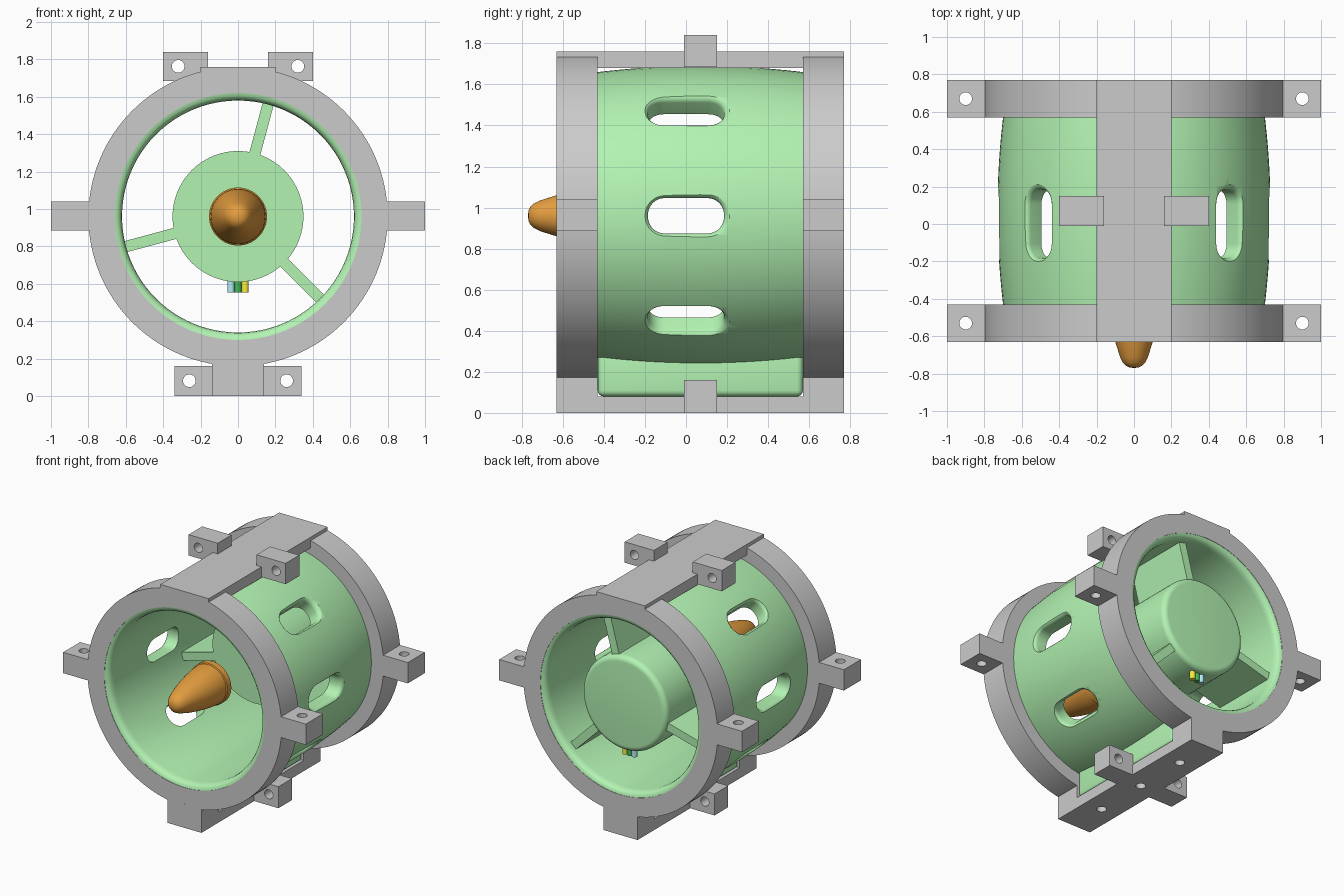
import bpy, bmesh
from math import sin, cos, pi, radians
from mathutils import Matrix, Vector

if "Cube" in bpy.data.objects:
    bpy.data.objects.remove(bpy.data.objects["Cube"])

CZ = 0.96                       # height of the duct axis
RINGS = [(-0.63, -0.43), (0.57, 0.77)]


def material(name, rgb):
    m = bpy.data.materials.new(name)
    m.diffuse_color = (*rgb, 1)
    m.use_nodes = True
    m.node_tree.nodes["Principled BSDF"].inputs["Base Color"].default_value = m.diffuse_color
    return m


GREEN = material("green", (0.45, 0.90, 0.45))
ORANGE = material("orange", (0.78, 0.34, 0.05))


def make(name, bm, mat=None, smooth=True):
    bmesh.ops.remove_doubles(bm, verts=bm.verts, dist=1e-5)
    bmesh.ops.recalc_face_normals(bm, faces=bm.faces)
    me = bpy.data.meshes.new(name)
    bm.to_mesh(me)
    bm.free()
    ob = bpy.data.objects.new(name, me)
    bpy.context.collection.objects.link(ob)
    if mat:
        me.materials.append(mat)
    if smooth:
        finish(ob)
    return ob


def activate(ob):
    bpy.ops.object.select_all(action='DESELECT')
    ob.select_set(True)
    bpy.context.view_layer.objects.active = ob


def finish(ob):
    activate(ob)
    bpy.ops.object.shade_smooth_by_angle(angle=radians(32))


def cut(ob, cutter):
    cutter.hide_render = True
    mod = ob.modifiers.new("cut", 'BOOLEAN')
    mod.operation, mod.solver, mod.object = 'DIFFERENCE', 'EXACT', cutter
    activate(ob)
    bpy.ops.object.modifier_apply(modifier=mod.name)
    bpy.data.objects.remove(cutter)
    finish(ob)


def loft(bm, loops, closed=False):
    rows = [[bm.verts.new(p) for p in loop] for loop in loops]
    n = len(rows[0])
    for a, b in zip(rows, rows[1:] + rows[:1] if closed else rows[1:]):
        for i in range(n):
            j = (i + 1) % n
            bm.faces.new((a[i], a[j], b[j], b[i]))
    if not closed:
        bm.faces.new(rows[0])
        bm.faces.new(rows[-1])


def lathe(name, profile, mat=None, closed=False, n=96):
    """Revolve (radius, y) points round the duct axis."""
    bm = bmesh.new()
    loft(bm, [[(r * cos(2 * pi * i / n), y, CZ + r * sin(2 * pi * i / n)) for i in range(n)]
              for r, y in profile], closed)
    return make(name, bm, mat)


def box(name, x, y, z, mat=None, bevel=0):
    bm = bmesh.new()
    bmesh.ops.create_cube(bm, size=1)
    for v in bm.verts:
        v.co = [(a + b) / 2 + c * (b - a) for (a, b), c in zip((x, y, z), v.co)]
    if bevel:
        bmesh.ops.bevel(bm, geom=bm.edges[:], offset=bevel, segments=4, profile=0.5, affect='EDGES')
    return make(name, bm, mat)


def rod(name, pos, axis, radius, length, mat=None):
    bm = bmesh.new()
    rot = Vector((0, 0, 1)).rotation_difference(Vector(axis)).to_matrix().to_4x4()
    bmesh.ops.create_cone(bm, cap_ends=True, segments=32, radius1=radius, radius2=radius,
                          depth=length, matrix=Matrix.Translation(pos) @ rot)
    return make(name, bm, mat)


def drill(ob, pos, axis):
    cut(ob, rod("drill", pos, axis, 0.034, 0.5))


# Duct: barrelled outside, straight bore with rounded lips
def outer(y):
    return 0.73 - 0.03 * ((y - 0.07) / 0.5) ** 2


lip = [(0.662, 0.0), (0.645, 0.004), (0.632, 0.014), (0.624, 0.03), (0.62, 0.055)]
profile = [(outer(y), y) for y in [-0.61 + 1.36 * i / 20 for i in range(21)]]
profile += [(r, 0.768 - d) for r, d in lip] + [(r, -0.628 + d) for r, d in reversed(lip)]
duct = lathe("duct", profile, GREEN, closed=True)


# Slots with rounded outer edges, sides and diagonals only
def slot_loop(r, off, ang):
    pts, rad = [], 0.08 + off
    for k in range(4):
        sx, sy = ((1, 1), (-1, 1), (-1, -1), (1, -1))[k]
        for i in range(9):
            t = (k + i / 8) * pi / 2
            y, w = 0.105 * sx + rad * cos(t), 0.006 * sy + rad * sin(t)
            pts.append((r * cos(ang) - w * sin(ang), y, CZ + r * sin(ang) + w * cos(ang)))
    return pts


bm = bmesh.new()
for deg in (-45, 0, 45, 135, 180, 225):
    levels = [(0.55, 0.0)]
    for i in range(6):
        t = i / 6 * pi / 2
        levels.append((0.693 + 0.035 * sin(t), 0.035 * (1 - cos(t))))
    levels.append((0.80, 0.10))
    loft(bm, [slot_loop(r, o, radians(deg)) for r, o in levels])
cut(duct, make("slot_cutter", bm))

# Flat-bottomed fairing under the duct
box("duct_base", (-0.135, 0.135), (-0.43, 0.57), (0.08, 0.32), GREEN, bevel=0.03)

# Motor hub with rounded rear edge
rear = [(0.31 + 0.04 * cos(i * pi / 12), 0.69 + 0.04 * sin(i * pi / 12)) for i in range(7)]
lathe("motor_hub", [(0, 0.2), (0.35, 0.2)] + rear + [(0, 0.73)], GREEN)

# Three hub struts
for i, deg in enumerate((75, 195, 315)):
    strut = box(f"strut_{i}", (0.33, 0.65), (0.2, 0.70), (-0.03, 0.03), GREEN)
    strut.data.transform(Matrix.Translation((0, 0, CZ)) @ Matrix.Rotation(radians(-deg), 4, 'Y'))

# Nose cone
lathe("nose_cone", [(0, -0.77), (0.025, -0.767), (0.045, -0.757), (0.06, -0.74), (0.075, -0.71),
                    (0.1, -0.63), (0.12, -0.55), (0.135, -0.47), (0.145, -0.40), (0.148, -0.35),
                    (0.155, -0.345), (0.155, -0.30), (0, -0.30)], ORANGE, n=64)

# Motor wires
for name, x, rgb in (("cyan", -0.038, (0.45, 0.85, 0.95)), ("green", 0, (0.05, 0.5, 0.1)),
                     ("yellow", 0.038, (0.95, 0.85, 0.05))):
    rod("wire_" + name, (x, 0.66, 0.605), (0, 0, 1), 0.019, 0.1, material("wire_" + name, rgb))

# Frame: clamp rings, feet and side lugs
for end, (y0, y1) in zip(("front", "rear"), RINGS):
    lathe(end + "_ring", [(0.66, y0), (0.80, y0), (0.80, y1), (0.66, y1)], closed=True, n=128)
    box(end + "_foot", (-0.14, 0.14), (y0, y1), (0, 0.18))
    for s, side in ((-1, "left"), (1, "right")):
        lug = box(f"{end}_{side}_lug", sorted((s * 0.77, s)), (y0, y1), (0.885, 1.04))
        drill(lug, (s * 0.9, (y0 + y1) / 2, CZ), (0, 0, 1))

# Frame: top and bottom bars
box("top_bar", (-0.2, 0.2), (-0.63, 0.77), (1.68, 1.76))
bottom = box("bottom_bar", (-0.14, 0.14), (-0.43, 0.57), (0, 0.08))
for y in (-0.34, 0.07, 0.48):
    drill(bottom, (0, y, 0), (0, 0, 1))

# Frame: drilled lugs on the bars
for s, side in ((-1, "left"), (1, "right")):
    lug = box(f"top_{side}_lug", sorted((s * 0.16, s * 0.40)), (-0.01, 0.15), (1.685, 1.84))
    drill(lug, (s * 0.32, 0.07, 1.763), (0, 1, 0))
    lug = box(f"bottom_{side}_lug", sorted((s * 0.13, s * 0.34)), (-0.01, 0.15), (0, 0.16))
    drill(lug, (s * 0.26, 0.07, 0.082), (0, 1, 0))
